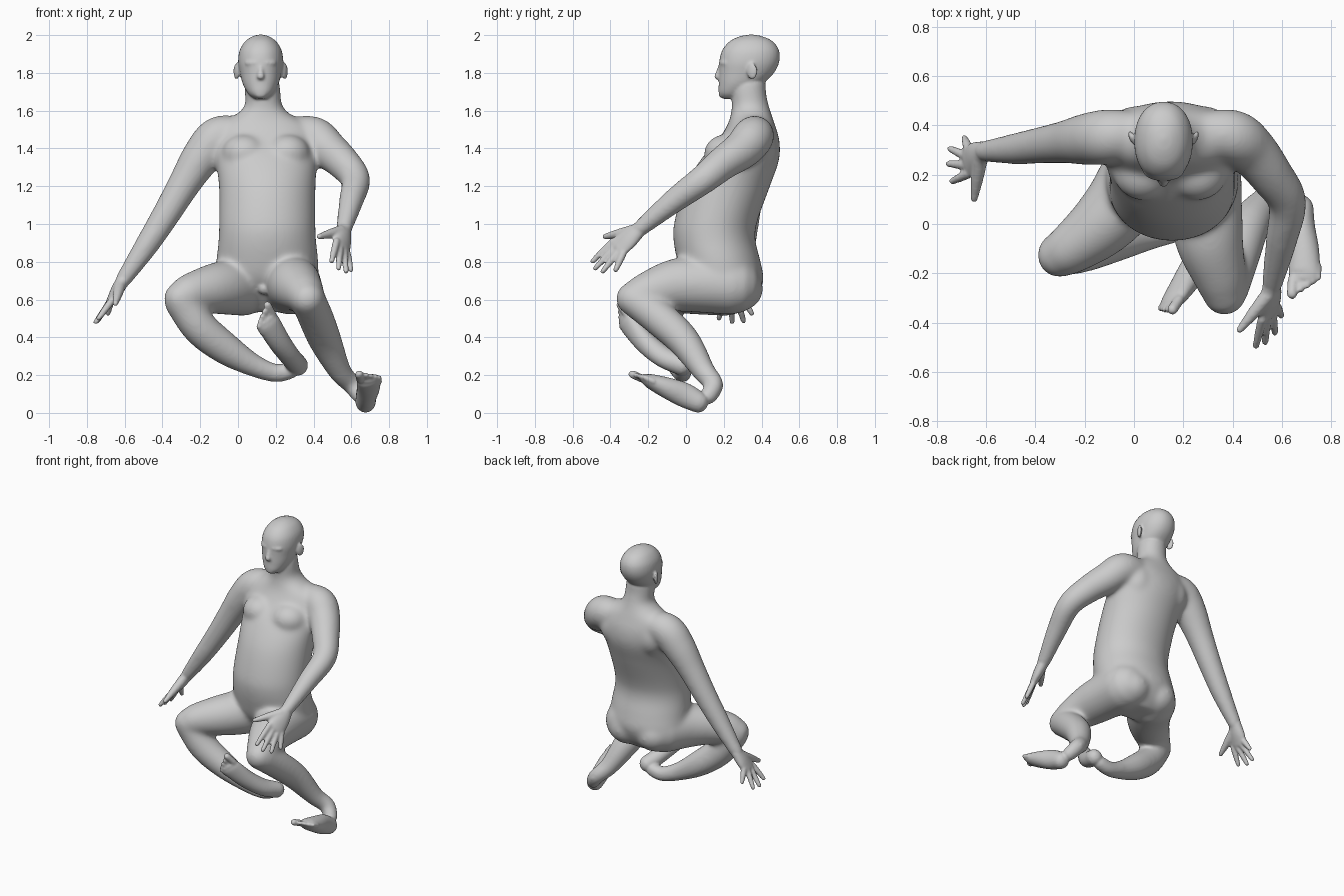
import bpy, bmesh, math
from mathutils import Vector, Matrix

bm = bmesh.new()
X, Y, Z = Vector((1, 0, 0)), Vector((0, 1, 0)), Vector((0, 0, 1))


def spline(keys, steps):
    """Catmull-Rom through rows of numbers (position and radii together)."""
    k = [Vector(r) for r in keys]
    k = [k[0] * 2 - k[1]] + k + [k[-1] * 2 - k[-2]]
    out = []
    for i in range(1, len(k) - 2):
        a, b, c, d = k[i - 1:i + 3]
        for s in range(steps):
            t = s / steps
            out.append(0.5 * (2 * b + (c - a) * t + (2 * a - 5 * b + 4 * c - d) * t * t
                              + (3 * b - a - 3 * c + d) * t ** 3))
    return out + [k[-2]]


def tube(keys, side=Y, axis=None, n=24, power=2.0, steps=6):
    """Loft ellipses (x, y, z, a, b); a is the radius along side. Ends are rounded unless axis is fixed."""
    keys = [tuple(k) if len(k) == 5 else tuple(k) + (k[3],) for k in keys]
    rows = spline(keys, steps)
    pts = [Vector(r[:3]) for r in rows]
    secs = []
    for i, r in enumerate(rows):
        t = axis or (pts[min(i + 1, len(pts) - 1)] - pts[max(i - 1, 0)]).normalized()
        secs.append((pts[i], t, max(r[3], .004), max(r[4], .004)))
    if not axis:
        def cap(sec, sign):
            p, t, a, b = sec
            m = min(a, b)
            return [(p + t * sign * m * math.sin(w), t, a * math.cos(w), b * math.cos(w))
                    for w in (.45, .9, 1.3)]
        secs = cap(secs[0], -1)[::-1] + secs + cap(secs[-1], 1)
    rings = []
    for p, t, a, b in secs:
        u = (side - t * side.dot(t)).normalized()
        v = t.cross(u)
        ring = []
        for j in range(n):
            c, s = math.cos(2 * math.pi * j / n), math.sin(2 * math.pi * j / n)
            c, s = (math.copysign(abs(q) ** (2 / power), q) for q in (c, s))
            ring.append(bm.verts.new(p + u * a * c + v * b * s))
        rings.append(ring)
    for r0, r1 in zip(rings, rings[1:]):
        for j in range(n):
            bm.faces.new((r0[j], r0[(j + 1) % n], r1[(j + 1) % n], r1[j]))
    bm.faces.new(rings[0][::-1])
    bm.faces.new(rings[-1])


def blob(c, r, rot=0.0):
    m = Matrix.Translation(c) @ Matrix.Rotation(rot, 4, 'Z') @ Matrix.Diagonal((*r, 1))
    bmesh.ops.create_uvsphere(bm, u_segments=20, v_segments=12, radius=1, matrix=m)


def hand(wrist, knuckle, side, tips, thumb):
    """Palm, four fingers (first tip lies on +side) and a thumb (on -side)."""
    w, k, s = Vector(wrist), Vector(knuckle), Vector(side).normalized()
    m = w.lerp(k, .5)
    tube([(*w, .043, .036), (*m, .060, .033), (*k, .064, .023)], side=s)
    for i, tip in enumerate(tips):
        b, e = k + s * (.051 - .034 * i), Vector(tip)
        tube([(*b, .020), (*b.lerp(e, .5), .018), (*(e + (b - e).normalized() * .008), .014)], side=s, n=12)
    e = Vector(thumb)
    b = w.lerp(k, .25) - s * .025
    tube([(*b, .032), (*b.lerp(e, .5), .025), (*(e + (b - e).normalized() * .008), .015)], side=s, n=12)


def foot(keys, side, big):
    """Heel-to-ball loft with five toes; big is the sign of the big-toe side."""
    s = Vector(side).normalized()
    tube(keys, side=s)
    end, prev = Vector(keys[-1][:3]), Vector(keys[-2][:3])
    d = (end - prev).normalized()
    for i in range(5):
        b = end + s * big * ((.044, .008, -.017, -.039, -.059)[i]) - d * (.009 * i)
        e = b + d * (.068 - .005 * i)
        r = .022 if i == 0 else .0135
        tube([(*b, r), (*e, r)], side=s, n=12)


def fuse(name, voxel, smooth):
    """Turn the collected parts into one object with a fused, softened skin."""
    bmesh.ops.recalc_face_normals(bm, faces=bm.faces)
    mesh = bpy.data.meshes.new(name)
    bm.to_mesh(mesh)
    bm.clear()
    ob = bpy.data.objects.new(name, mesh)
    bpy.context.collection.objects.link(ob)
    rm = ob.modifiers.new("fuse", 'REMESH')
    rm.mode, rm.voxel_size, rm.use_smooth_shade = 'VOXEL', voxel, True
    sm = ob.modifiers.new("soften", 'SMOOTH')
    sm.factor, sm.iterations = 0.5, smooth
    return ob


# Torso and neck
tube([(.15, .22, .535, .13, .09), (.15, .22, .60, .22, .15), (.15, .20, .70, .27, .21),
      (.155, .175, .80, .27, .220), (.155, .15, .92, .258, .217), (.155, .16, 1.02, .255, .220),
      (.155, .22, 1.20, .256, .225), (.15, .285, 1.34, .270, .208), (.145, .33, 1.44, .275, .165),
      (.14, .345, 1.52, .25, .128), (.135, .345, 1.58, .145, .108), (.135, .34, 1.63, .099, .098),
      (.13, .33, 1.70, .096, .094), (.125, .33, 1.77, .092, .094)],
     side=X, axis=Z, n=40, power=2.05)
for x in (-1, 1):
    blob((.155 + x * .105, .27, .655), (.13, .14, .12))            # buttocks
    blob((.148 + x * .115, .21, 1.375), (.12, .115, .10), x * .4)  # chest
    blob((.145 + x * .14, .375, 1.40), (.11, .105, .13))           # shoulder blades

# Arms
tube([(.02, .37, 1.475, .09), (-.10, .355, 1.46, .112), (-.19, .345, 1.36, .106), (-.28, .333, 1.22, .088),
      (-.375, .32, 1.06, .076), (-.485, .305, .885, .064), (-.61, .295, .70, .044)])
tube([(.28, .37, 1.48, .09), (.40, .355, 1.46, .110), (.475, .30, 1.395, .104), (.555, .20, 1.325, .091),
      (.622, .09, 1.235, .079), (.60, -.06, 1.125, .066), (.56, -.25, .97, .044)], side=Z)

# Thighs
tube([(.03, .22, .67, .157), (-.05, .09, .665, .147), (-.14, -.01, .655, .132),
      (-.25, -.095, .632, .107), (-.302, -.127, .605, .092)], side=Z)
tube([(.28, .24, .675, .157), (.29, .08, .68, .15), (.305, -.06, .675, .14),
      (.345, -.20, .637, .112), (.367, -.282, .605, .090)], side=Z)

# Shins
tube([(-.30, -.122, .590, .092), (-.20, -.10, .450, .095), (-.065, -.065, .340, .086),
      (.08, -.04, .253, .062), (.20, -.02, .21, .050), (.28, -.015, .225, .048)])
tube([(.372, -.27, .60, .092), (.414, -.14, .50, .094), (.464, -.01, .378, .087),
      (.54, .095, .22, .062), (.605, .147, .15, .053), (.65, .12, .09, .049)], side=X)

# Soften the joints before the fine parts are added
trunk = fuse("trunk_and_limbs", 0.011, 26)
graph = bpy.context.evaluated_depsgraph_get()
smoothed = trunk.evaluated_get(graph).to_mesh()
bm.from_mesh(smoothed)
trunk.evaluated_get(graph).to_mesh_clear()
bpy.data.objects.remove(trunk)

# Head
tube([(.12, .245, 1.662, .032, .048), (.12, .262, 1.69, .066, .088), (.12, .29, 1.74, .094, .117),
      (.12, .32, 1.80, .110, .146), (.12, .335, 1.86, .119, .159), (.12, .342, 1.92, .111, .15),
      (.12, .345, 1.967, .082, .114), (.12, .345, 1.993, .044, .06), (.12, .345, 2.003, .008, .008)],
     side=X, axis=Z, n=36, power=2.15)
tube([(.12, .190, 1.850, .014), (.12, .174, 1.805, .015), (.12, .166, 1.782, .020, .017)], side=X, n=12)
blob((.12, .186, 1.735), (.034, .012, .009))   # lips
blob((.12, .186, 1.719), (.030, .012, .009))
blob((.12, .195, 1.688), (.034, .022, .022))   # chin
for sx in (-1, 1):
    blob((.12 + sx * .042, .197, 1.852), (.045, .017, .016), sx * .35)    # brow
    blob((.12 + sx * .128, .35, 1.808), (.012, .03, .044), -sx * .4)      # ear

# Groin
blob((.14, .03, .66), (.035, .04, .035))

# Hands
hand((-.61, .295, .70), (-.672, .255, .595), (0, 1, .1),
     [(-.69, .352, .52), (-.75, .307, .48), (-.757, .245, .475), (-.742, .172, .495)], (-.65, .095, .575))
hand((.56, -.25, .97), (.55, -.36, .875), (.55, .5, -.62),
     [(.599, -.375, .75), (.573, -.445, .743), (.532, -.485, .76), (.494, -.50, .797)], (.425, -.435, .932))

# Feet
foot([(.318, -.02, .25, .055, .052), (.277, -.12, .297, .054, .060), (.222, -.215, .372, .060, .054),
      (.168, -.298, .462, .067, .038), (.153, -.320, .490, .063, .027)], (.617, .246, .636), 1)
foot([(.675, .065, .057, .054, .057), (.68, -.01, .095, .055, .065), (.69, -.10, .132, .061, .056),
      (.692, -.19, .168, .065, .039), (.69, -.215, .179, .061, .027)], (1, .15, .05), -1)

# One fused skin
body = fuse("seated_body", 0.0078, 4)
bm.free()
